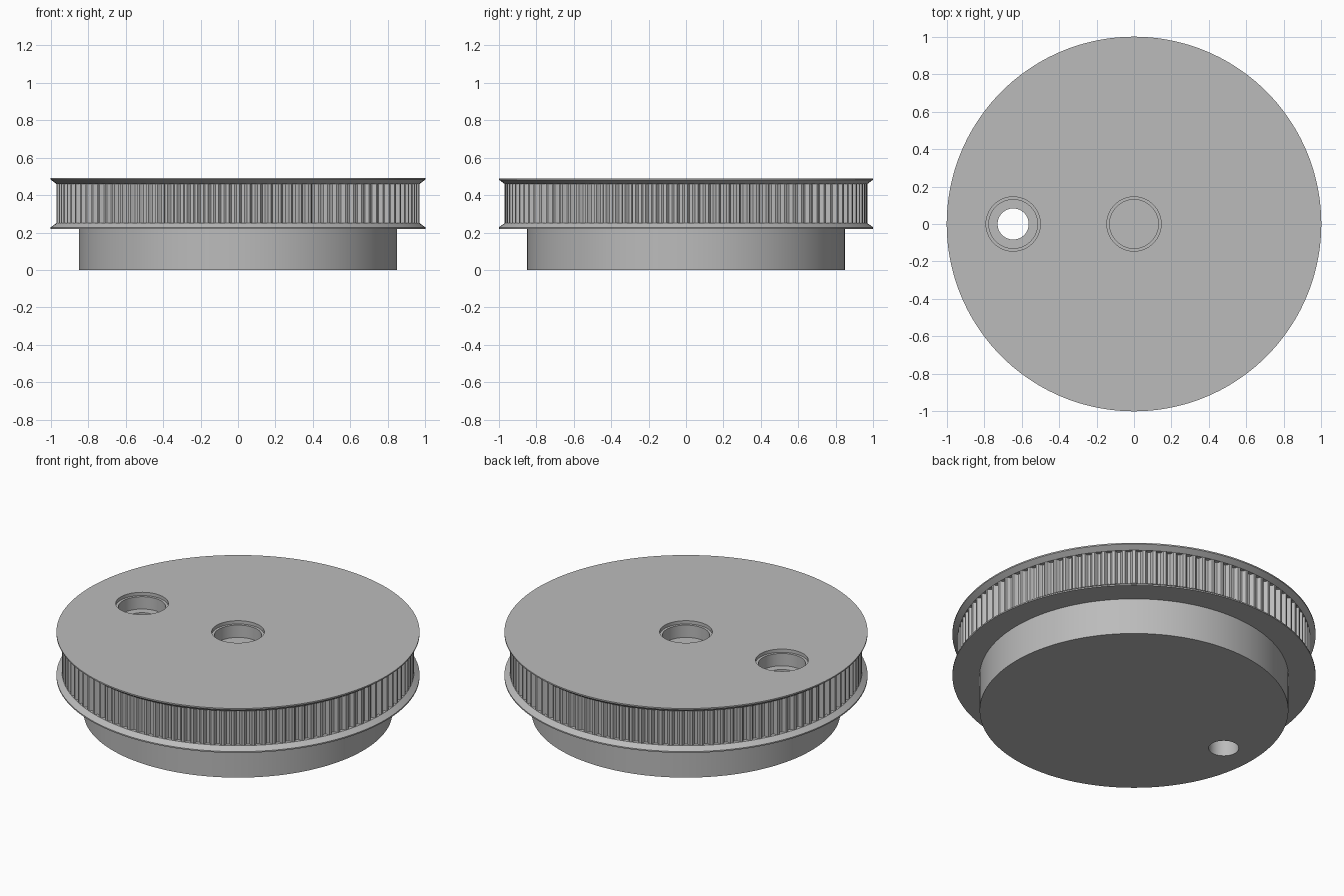
import bpy, bmesh
from math import pi, sin, cos, radians

default = bpy.data.objects.get("Cube")
if default:
    bpy.data.objects.remove(default)

grey = bpy.data.materials.new("plain grey")
grey.use_nodes = True
COLOUR = (0.5, 0.5, 0.5, 1)
grey.diffuse_color = COLOUR
grey.node_tree.nodes["Principled BSDF"].inputs["Base Color"].default_value = COLOUR


def make_object(name, bm):
    bmesh.ops.recalc_face_normals(bm, faces=bm.faces)
    mesh = bpy.data.meshes.new(name)
    bm.to_mesh(mesh)
    bm.free()
    mesh.materials.append(grey)
    obj = bpy.data.objects.new(name, mesh)
    bpy.context.collection.objects.link(obj)
    return obj


def lathe(name, profile, sides, x=0):
    """Closed solid turned from (radius, height) points, capped at both ends."""
    bm = bmesh.new()
    rings = [[bm.verts.new((x + r * cos(2 * pi * i / sides), r * sin(2 * pi * i / sides), z))
              for i in range(sides)] for r, z in profile]
    for low, high in zip(rings, rings[1:]):
        for i in range(sides):
            j = (i + 1) % sides
            bm.faces.new((low[i], low[j], high[j], high[i]))
    bm.faces.new(rings[0][::-1])
    bm.faces.new(rings[-1])
    return make_object(name, bm)


def smooth(obj, angle):
    bpy.ops.object.select_all(action='DESELECT')
    obj.select_set(True)
    bpy.context.view_layer.objects.active = obj
    bpy.ops.object.shade_smooth_by_angle(angle=radians(angle))


# Body: hub, lower flange, core behind the teeth, upper flange
TOP, TIP, CORE = 0.49, 0.97, 0.94
LOW, HIGH = 0.25, 0.46
body = lathe("pulley_body", [
    (0.85, 0), (0.85, 0.22), (1, 0.22), (1, 0.228), (TIP, LOW), (CORE, LOW),
    (CORE, HIGH), (TIP, HIGH), (1, 0.482), (1, TOP)], 144)

# Stepped pockets; the off-centre one continues as a through hole
FLOOR, STEP = 0.395, 0.47
pocket = [(0.13, FLOOR), (0.13, STEP), (0.145, STEP), (0.145, 0.6)]
cutters = [
    lathe("centre_pocket_cutter", pocket, 64),
    lathe("handle_pocket_cutter", [(0.083, -0.1), (0.083, FLOOR)] + pocket, 64, x=-0.645)]
for cutter in cutters:
    cutter.hide_render = True
    cutter.hide_viewport = True
    cut = body.modifiers.new(cutter.name, 'BOOLEAN')
    cut.operation = 'DIFFERENCE'
    cut.solver = 'EXACT'
    cut.object = cutter

# Apply the cuts so that the shading follows the finished edges
graph = bpy.context.evaluated_depsgraph_get()
finished = bpy.data.meshes.new_from_object(body.evaluated_get(graph))
body.modifiers.clear()
body.data = finished
for cutter in cutters:
    bpy.data.objects.remove(cutter)
smooth(body, 30)

# Belt teeth: rounded grooves between narrow lands
TEETH, DEPTH = 108, 0.022
groove = [(-0.37, 0), (-0.30, 0.25), (-0.25, 0.65), (-0.14, 0.94),
          (0, 1), (0.14, 0.94), (0.25, 0.65), (0.30, 0.25), (0.37, 0)]
bm = bmesh.new()
pairs = []
for tooth in range(TEETH):
    for shift, depth in groove:
        a = 2 * pi * (tooth + 0.5 + shift) / TEETH
        r = TIP - DEPTH * depth
        pairs.append([bm.verts.new((r * cos(a), r * sin(a), z)) for z in (LOW, HIGH)])
for (a, b), (c, d) in zip(pairs, pairs[1:] + pairs[:1]):
    bm.faces.new((a, c, d, b))
teeth = make_object("belt_teeth", bm)
smooth(teeth, 30)
